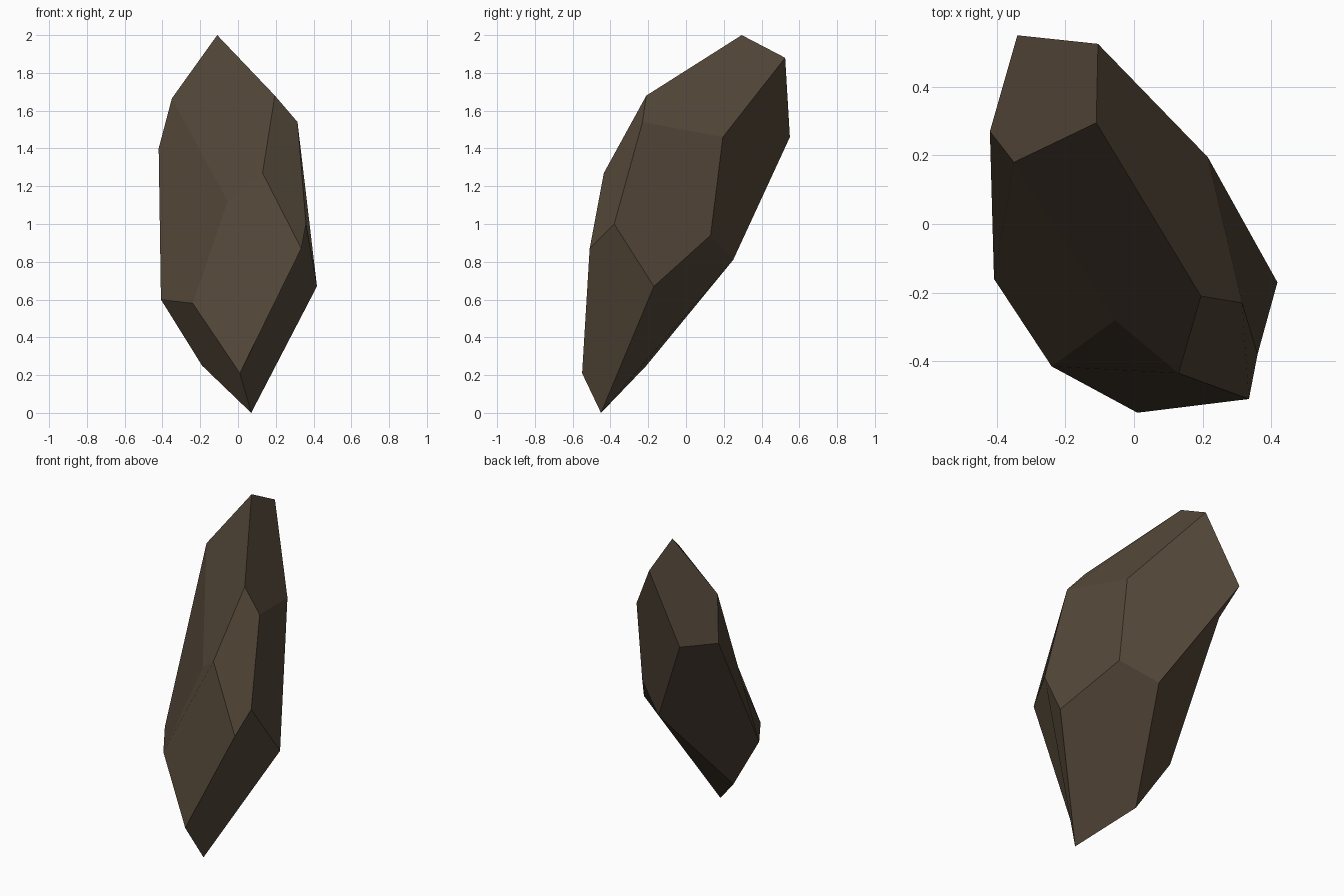
import bpy
from mathutils import Vector
from mathutils.geometry import normal

# Start without the default cube
default_cube = bpy.data.objects.get("Cube")
if default_cube is not None:
    bpy.data.objects.remove(default_cube, do_unlink=True)


def make_material(name, colour):
    """Create a plain matte material of one flat colour."""
    material = bpy.data.materials.new(name)
    material.use_nodes = True
    material.diffuse_color = colour
    shader = material.node_tree.nodes["Principled BSDF"]
    shader.inputs["Base Color"].default_value = colour
    shader.inputs["Roughness"].default_value = 1
    return material


def build_stone(name, corners, facets, material):
    """Build each lettered facet as a fan from its first corner, shaded as one flat plane."""
    letters = list(corners)
    points = [Vector(place) for place in corners.values()]
    middle = sum(points, Vector()) / len(points)
    triangles, shading = [], []
    for facet in facets.split():
        loop = [letters.index(letter) for letter in facet]
        facing = normal([points[i] for i in loop])
        centre = sum((points[i] for i in loop), Vector()) / len(loop)
        # Turn every facet outwards
        if facing.dot(centre - middle) < 0:
            loop = loop[:1] + loop[:0:-1]
            facing = -facing
        for second, third in zip(loop[1:], loop[2:]):
            triangles.append((loop[0], second, third))
            shading += [facing] * 3

    mesh = bpy.data.meshes.new(name)
    mesh.from_pydata(points, [], triangles)
    mesh.materials.append(material)
    mesh.shade_smooth()
    mesh.normals_split_custom_set(shading)
    stone = bpy.data.objects.new(name, mesh)
    bpy.context.scene.collection.objects.link(stone)
    return stone


# Corners of the chipped boulder, a leaning and stretched twelve-sided solid
corners = dict(
    # Peak and upper shoulder
    A=(-.11, .295, 2), B=(.195, -.21, 1.68), C=(.315, -.23, 1.54),
    N=(-.35, .18, 1.665), P=(.215, .195, 1.46), Q=(-.105, .525, 1.88),
    # Belly
    D=(.13, -.435, 1.27), E=(.36, -.38, 1), F=(.335, -.51, .87),
    M=(-.42, .27, 1.4), O=(-.055, -.28, 1.12), R=(-.34, .55, 1.46),
    S=(.22, .13, .94), T=(.02, .25, .81),
    # Foot
    G=(.418, -.17, .67), H=(.07, -.45, 0), I=(.01, -.55, .21),
    J=(-.19, -.21, .25), K=(-.24, -.415, .58), L=(-.408, -.16, .6),
)

# Facets: front, then sides, then back; the first letter is the fan's apex
front_facets = "NABDO DFIKO LMNOK"
side_facets = "ABCPQ CEFDB GSPCE EFIHG KIHJL"
back_facets = "MRTJL RQANM TRQPS TSGHJ"

stone_brown = make_material("stone brown", (.087, .062, .04, 1))
build_stone("boulder", corners,
            " ".join((front_facets, side_facets, back_facets)), stone_brown)
